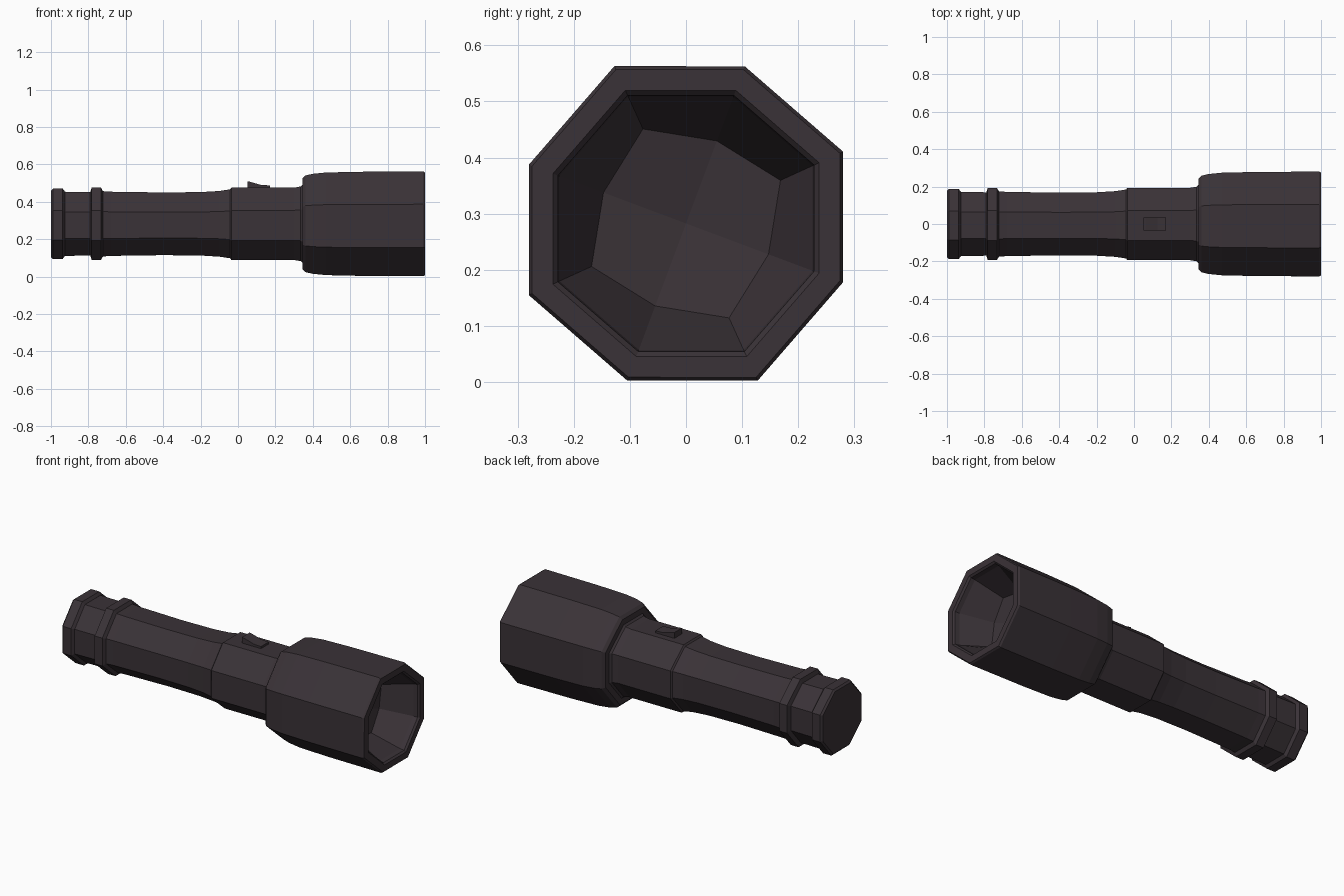
import bpy, bmesh
from math import cos, sin, radians

cube = bpy.data.objects.get("Cube")
if cube:
    bpy.data.objects.remove(cube, do_unlink=True)

AXIS_Z = 0.2825
EVEN, ODD = 1.096, 1.064     # corner reach of the slightly twisted octagon

body_mat = bpy.data.materials.new("dark_plum_grey")
body_mat.use_nodes = True
colour = (0.042, 0.032, 0.038, 1)
body_mat.diffuse_color = colour
body_mat.node_tree.nodes["Principled BSDF"].inputs["Base Color"].default_value = colour


def finish(bm, name):
    bmesh.ops.recalc_face_normals(bm, faces=bm.faces)
    mesh = bpy.data.meshes.new(name)
    bm.to_mesh(mesh)
    bm.free()
    mesh.materials.append(body_mat)
    obj = bpy.data.objects.new(name, mesh)
    bpy.context.collection.objects.link(obj)
    return obj


def add_ring(bm, x, even, odd):
    ring = []
    for k in range(8):
        a = radians(24.5 + 45 * k)
        r = odd if k % 2 else even
        ring.append(bm.verts.new((x, r * cos(a), AXIS_Z + r * sin(a))))
    return ring


def bridge(bm, a, b):
    for k in range(8):
        n = (k + 1) % 8
        bm.faces.new((a[k], a[n], b[n], b[k]))


def octagonal_tube(name, profile, dish=None):
    """Loft octagons along x; close the front flat or with a hollow dish."""
    bm = bmesh.new()
    rings = [add_ring(bm, x, r * EVEN, r * ODD) for x, r in profile]
    if dish:
        rings.append(add_ring(bm, *dish[:3]))
    for a, b in zip(rings, rings[1:]):
        bridge(bm, a, b)
    bm.faces.new(rings[0])
    last = rings[-1]
    if dish:
        centre = bm.verts.new((dish[3], 0, AXIS_Z))
        for k in range(1, 8, 2):
            bm.faces.new((last[k], last[(k + 1) % 8], last[(k + 2) % 8], centre))
    else:
        bm.faces.new(last)
    return finish(bm, name)


# Tail cap
octagonal_tube("tail_cap", [(-1, 0.178), (-0.99, 0.188), (-0.937, 0.188), (-0.925, 0.172)])

# Grip with a raised collar and a gently waisted handle
octagonal_tube("grip", [
    (-0.93, 0.172), (-0.79, 0.17), (-0.782, 0.194), (-0.733, 0.194),
    (-0.722, 0.175), (-0.68, 0.172), (-0.4, 0.168), (-0.2, 0.17),
    (-0.1, 0.176), (-0.035, 0.186)])

# Neck that carries the switch
octagonal_tube("neck", [
    (-0.045, 0.182), (-0.035, 0.194), (0.3, 0.194), (0.335, 0.2), (0.35, 0.215)])

# Lamp head with a bevelled rim and hollow reflector
octagonal_tube("lamp_head", [
    (0.345, 0.2), (0.345, 0.243), (0.36, 0.259), (0.4, 0.268), (0.47, 0.275),
    (0.65, 0.279), (0.99, 0.281), (1, 0.275), (1, 0.238), (0.99, 0.229),
    (0.965, 0.226)], dish=(0.8, 0.185, 0.157, 0.765))

# Sliding switch: a wedge profile extruded across the neck
bm = bmesh.new()
outline = [(0.05, 0.465), (0.172, 0.465), (0.172, 0.488), (0.125, 0.49), (0.065, 0.507), (0.05, 0.51)]
sides = [[bm.verts.new((x, y, z)) for x, z in outline] for y in (-0.035, 0.035)]
for side in sides:
    bm.faces.new(side)
for k in range(len(outline)):
    n = (k + 1) % len(outline)
    bm.faces.new((sides[0][k], sides[0][n], sides[1][n], sides[1][k]))
finish(bm, "switch")
